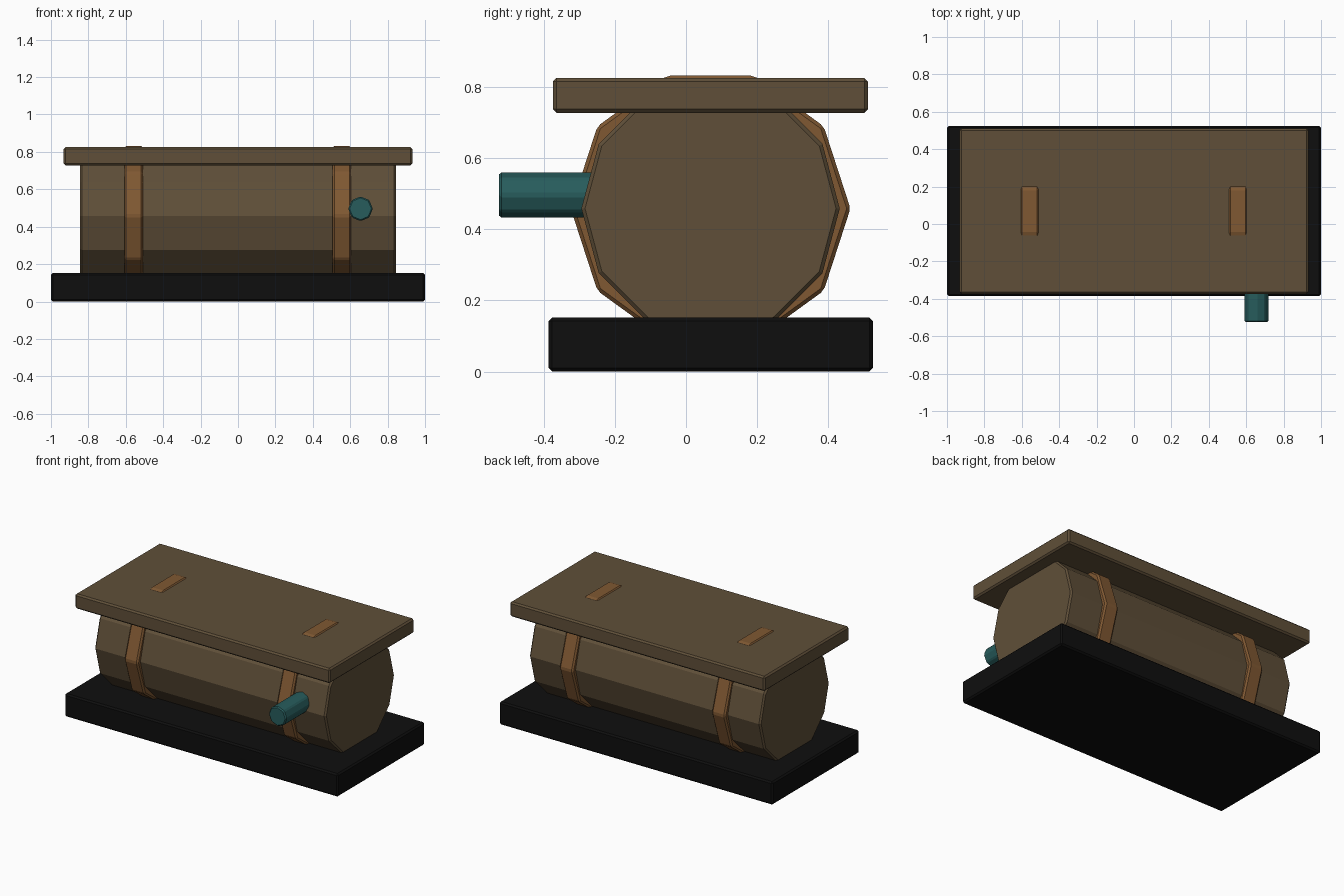
import bpy
import math

if "Cube" in bpy.data.objects:
    bpy.data.objects.remove(bpy.data.objects["Cube"])


def material(name, rgb):
    m = bpy.data.materials.new(name)
    m.diffuse_color = (*rgb, 1)
    m.use_nodes = True
    m.node_tree.nodes["Principled BSDF"].inputs["Base Color"].default_value = m.diffuse_color
    return m


BROWN = material("dull brown", (0.115, 0.078, 0.040))
BRONZE = material("bronze", (0.215, 0.098, 0.032))
TEAL = material("dark teal", (0.020, 0.107, 0.107))
BLACK = material("black", (0.0045, 0.0045, 0.0045))


def finish(name, mat, bevel):
    ob = bpy.context.object
    ob.name = name
    ob.data.materials.append(mat)
    b = ob.modifiers.new("edge bevel", 'BEVEL')
    b.width = bevel
    b.segments = 1
    b.limit_method = 'ANGLE'
    b.angle_limit = math.radians(33)
    return ob


def box(name, lo, hi, mat, bevel=0.01):
    bpy.ops.mesh.primitive_cube_add(size=1, location=[(a + b) / 2 for a, b in zip(lo, hi)])
    bpy.context.object.scale = [b - a for a, b in zip(lo, hi)]
    bpy.ops.object.transform_apply(location=False, rotation=False, scale=True)
    return finish(name, mat, bevel)


def drum(name, sides, radius, length, loc, rot, mat, bevel=0.01):
    bpy.ops.mesh.primitive_cylinder_add(vertices=sides, radius=radius, depth=length,
                                        location=loc, rotation=rot)
    return finish(name, mat, bevel)


ALONG_X = (0, math.pi / 2, 0)
ALONG_Y = (math.pi / 2, 0, 0)

# base slab and lid
box("base", (-1, -0.386, 0), (1, 0.525, 0.152), BLACK)
box("lid", (-0.932, -0.374, 0.727), (0.932, 0.511, 0.825), BROWN)

# lying tank with two straps
drum("tank", 12, 0.363, 1.69, (0, 0.069, 0.458), ALONG_X, BROWN)
for side, x in (("left", -0.558), ("right", 0.555)):
    drum(side + "_strap", 10, 0.393, 0.1, (x, 0.069, 0.458), ALONG_X, BRONZE)

# outlet pipe at the front
drum("outlet_pipe", 8, 0.066, 0.4, (0.655, -0.325, 0.496), ALONG_Y, TEAL, 0.007)
